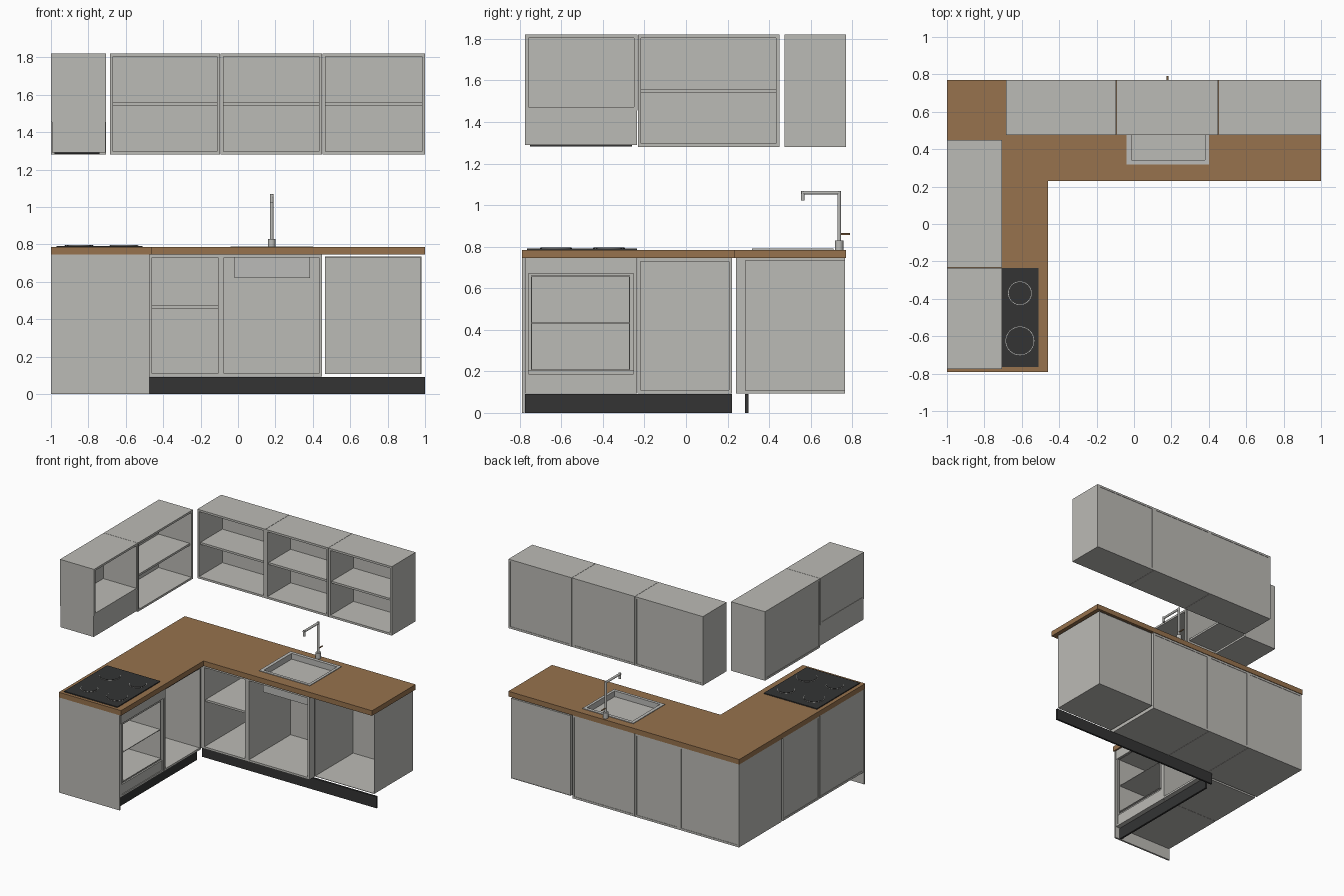
import bpy, bmesh, math
from mathutils import Vector

cube = bpy.data.objects.get("Cube")
if cube:
    bpy.data.objects.remove(cube, do_unlink=True)


def material(name, r, g, b):
    m = bpy.data.materials.new(name)
    m.use_nodes = True
    m.diffuse_color = (r, g, b, 1)
    m.node_tree.nodes["Principled BSDF"].inputs["Base Color"].default_value = (r, g, b, 1)
    return m


GREY = material("cabinet_grey", 0.50, 0.495, 0.465)
WOOD = material("worktop_wood", 0.31, 0.17, 0.075)
BLACK = material("charcoal", 0.033, 0.034, 0.034)
METAL = material("steel", 0.50, 0.50, 0.48)
T = 0.016  # board thickness


def finish(name, bm, mat):
    me = bpy.data.meshes.new(name)
    bm.to_mesh(me)
    bm.free()
    me.materials.append(mat)
    ob = bpy.data.objects.new(name, me)
    bpy.context.collection.objects.link(ob)
    return ob


def add_box(bm, x, y, z):
    size = [b - a for a, b in (x, y, z)]
    mid = [(a + b) / 2 for a, b in (x, y, z)]
    vs = bmesh.ops.create_cube(bm, size=1)["verts"]
    bmesh.ops.scale(bm, vec=size, verts=vs)
    bmesh.ops.translate(bm, vec=mid, verts=vs)


def boxes(name, mat, *parts):
    bm = bmesh.new()
    for p in parts:
        add_box(bm, *p)
    return finish(name, bm, mat)


def rod(name, mat, a, b, r, sides=24):
    a, b = Vector(a), Vector(b)
    bm = bmesh.new()
    bmesh.ops.create_cone(bm, cap_ends=True, segments=sides, radius1=r, radius2=r,
                          depth=(b - a).length)
    turn = (b - a).to_track_quat("Z", "Y").to_matrix()
    bmesh.ops.rotate(bm, matrix=turn, verts=bm.verts)
    bmesh.ops.translate(bm, vec=(a + b) / 2, verts=bm.verts)
    ob = finish(name, bm, mat)
    smooth(ob)
    return ob


def smooth(ob):
    bpy.ops.object.select_all(action="DESELECT")
    ob.select_set(True)
    bpy.context.view_layer.objects.active = ob
    bpy.ops.object.shade_smooth_by_angle(angle=math.radians(35))


def cabinet(name, x, y, z, opens, shelves=(), t=T):
    """Open carcass of boards; opens is '-y' or '+x'."""
    (x0, x1), (y0, y1), (z0, z1) = x, y, z
    inner_z = (z0 + t, z1 - t)
    parts = [(x, y, (z0, z0 + t)), (x, y, (z1 - t, z1))]
    if opens == "-y":
        parts += [((x0, x0 + t), y, inner_z), ((x1 - t, x1), y, inner_z)]
        ix, iy = (x0 + t, x1 - t), (y0 + t, y1 - 0.008)
        parts.append((ix, (y1 - 0.008, y1 - 0.003), inner_z))
    else:
        parts += [(x, (y0, y0 + t), inner_z), (x, (y1 - t, y1), inner_z)]
        ix, iy = (x0 + 0.008, x1 - t), (y0 + t, y1 - t)
        parts.append(((x0 + 0.003, x0 + 0.008), iy, inner_z))
    for s in shelves:
        parts.append((ix, iy, (s - t / 2, s + t / 2)))
    return boxes(name, GREY, *parts)


# Wall cabinets
UP = (1.28, 1.82)
for i, x in enumerate([(-0.685, -0.096), (-0.094, 0.449), (0.451, 1.0)]):
    cabinet(f"wall_cabinet_{i + 1}", x, (0.475, 0.77), UP, "-y", [1.55])
cabinet("side_wall_cabinet", (-1, -0.705), (-0.232, 0.45), UP, "+x", [1.55])
cabinet("hood_cabinet", (-1, -0.705), (-0.775, -0.234), (1.455, 1.82), "+x")
boxes("extractor_hood", GREY, ((-0.995, -0.708), (-0.775, -0.236), (1.29, 1.455)))
boxes("hood_filter", BLACK, ((-0.98, -0.74), (-0.75, -0.26), (1.282, 1.29)))

# Base cabinets along the back
LOW = (0.093, 0.745)
BACK = (0.24, 0.765)
cabinet("corner_cabinet", (-0.475, -0.092), BACK, LOW, "-y", [0.465])
cabinet("blind_corner", (-0.995, -0.477), BACK, LOW, "-y")
boxes("blind_corner_front", GREY, ((-0.979, -0.493), (0.242, 0.255), (0.11, 0.729)))
cabinet("sink_cabinet", (-0.09, 0.45), BACK, LOW, "-y")
cabinet("dishwasher_shell", (0.465, 0.98), (0.285, 0.765), (0.107, 0.734), "-y", t=0.003)

# Base cabinets along the side
SIDE = (-0.995, -0.475)
cabinet("oven_cabinet", SIDE, (-0.775, -0.236), LOW, "+x", [0.195])
cabinet("side_base_cabinet", SIDE, (-0.234, 0.222), LOW, "+x")
cabinet("oven_shell", (-0.96, -0.477), (-0.745, -0.27), (0.205, 0.66), "+x", [0.433], t=0.005)
boxes("oven_control_rail", GREY, ((-0.49, -0.472), (-0.773, -0.238), (0.67, 0.744)))
boxes("oven_drawer_front", GREY, ((-0.495, -0.48), (-0.758, -0.253), (0.11, 0.186)))
boxes("end_panel", GREY, ((-1, -0.473), (-0.79, -0.776), (0, 0.745)))

# Plinths
boxes("back_plinth", BLACK, ((-0.51, 1), (0.285, 0.30), (0, 0.09)))
boxes("side_plinth", BLACK, ((-0.525, -0.51), (-0.775, 0.222), (0, 0.09)))

# Worktop, built around the sink opening
WT = (0.745, 0.785)
SX, SY = (-0.02, 0.385), (0.335, 0.69)
boxes("worktop", WOOD,
      ((-1, -0.46), (-0.79, 0.23), WT),
      ((-1, SX[0]), (0.23, 0.77), WT),
      ((SX[1], 1), (0.23, 0.77), WT),
      (SX, (0.23, SY[0]), WT),
      (SX, (SY[1], 0.77), WT))

# Sink bowl with a flat rim
w, rim = 0.006, (0.785, 0.79)
RX, RY = (-0.04, 0.40), (0.318, 0.71)
bowl = (0.62, 0.785)
boxes("sink", METAL,
      (SX, SY, (0.62, 0.626)),
      ((SX[0], SX[0] + w), SY, bowl), ((SX[1] - w, SX[1]), SY, bowl),
      (SX, (SY[0], SY[0] + w), bowl), (SX, (SY[1] - w, SY[1]), bowl),
      ((RX[0], SX[0] + w), RY, rim), ((SX[1] - w, RX[1]), RY, rim),
      ((SX[0] + w, SX[1] - w), (RY[0], SY[0] + w), rim),
      ((SX[0] + w, SX[1] - w), (SY[1] - w, RY[1]), rim))

# Tap
fx, fy, top = 0.18, 0.737, 1.06
rod("tap_base", METAL, (fx, fy, 0.785), (fx, fy, 0.83), 0.02)
rod("tap_stem", METAL, (fx, fy, 0.83), (fx, fy, top + 0.009), 0.009)
rod("tap_spout", METAL, (fx, fy, top), (fx, 0.555, top), 0.009)
rod("tap_nozzle", METAL, (fx, 0.562, top + 0.009), (fx, 0.562, 1.023), 0.009)
rod("tap_lever", WOOD, (fx, fy, 0.86), (fx, 0.79, 0.86), 0.005, 12)

# Hob with four ringed burners
boxes("hob", BLACK, ((-0.97, -0.51), (-0.765, -0.235), (0.785, 0.792)))
for i, (x, y, r) in enumerate([(-0.61, -0.625, 0.077), (-0.61, -0.37, 0.063),
                               (-0.85, -0.625, 0.063), (-0.85, -0.37, 0.077)]):
    rod(f"burner_ring_{i + 1}", METAL, (x, y, 0.79), (x, y, 0.7935), r, 40)
    rod(f"burner_{i + 1}", BLACK, (x, y, 0.79), (x, y, 0.796), r - 0.003, 40)
